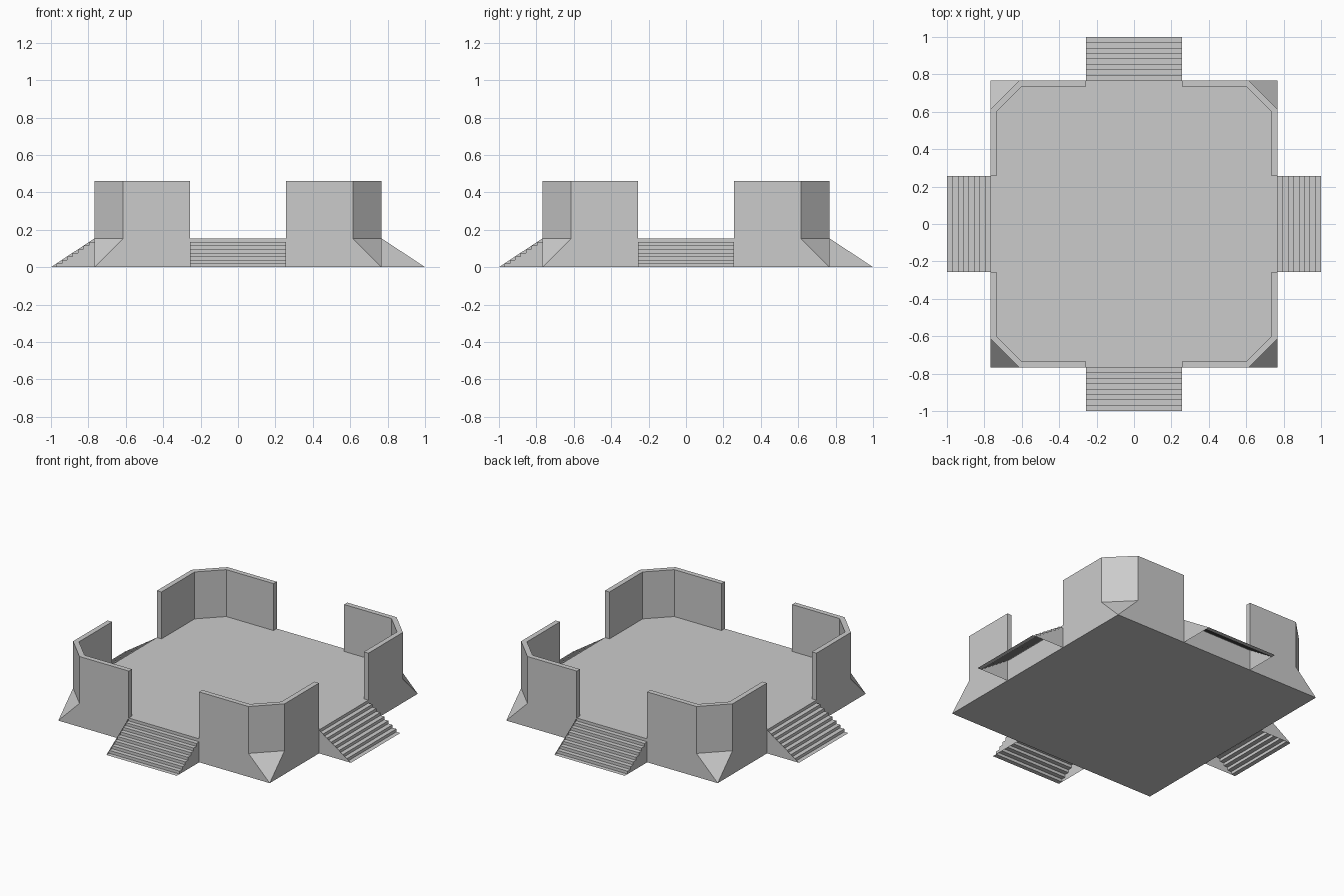
import bpy, bmesh
from math import pi
from mathutils import Matrix

if "Cube" in bpy.data.objects:
    bpy.data.objects.remove(bpy.data.objects["Cube"])

S = 0.768     # half width of the base
C = 0.614     # where the corner chamfer starts
G = 0.256     # half width of the stair openings
H = 0.154     # floor height
TOP = 0.462   # wall top
IN, IC = 0.735, 0.60   # inner wall face and its chamfer start
STEPS = 8


def finish(name, bm, turn=0.0):
    bmesh.ops.recalc_face_normals(bm, faces=bm.faces[:])
    bm.transform(Matrix.Rotation(turn, 4, 'Z'))
    me = bpy.data.meshes.new(name)
    bm.to_mesh(me)
    bm.free()
    ob = bpy.data.objects.new(name, me)
    bpy.context.collection.objects.link(ob)
    return ob


# Base: square footprint rising to an octagonal floor
bm = bmesh.new()
for sx in (-1, 1):
    for sy in (-1, 1):
        for x, y, z in ((S, S, 0), (C, S, H), (S, C, H)):
            bm.verts.new((sx * x, sy * y, z))
bmesh.ops.convex_hull(bm, input=bm.verts[:])
bmesh.ops.dissolve_limit(bm, angle_limit=0.01, verts=bm.verts[:], edges=bm.edges[:])
finish("base_platform", bm)


def corner_wall(i):
    outer = [(G, S), (C, S), (S, C), (S, G)]
    inner = [(G, IN), (IC, IN), (IN, IC), (IN, G)]
    bm = bmesh.new()
    rows = [[bm.verts.new((x, y, z)) for x, y in line]
            for line, z in ((outer, H), (outer, TOP), (inner, TOP), (inner, H))]
    for a, b in zip(rows, rows[1:]):
        for k in range(3):
            bm.faces.new((a[k], a[k + 1], b[k + 1], b[k]))
    for k in (0, 3):
        bm.faces.new([r[k] for r in rows])
    finish(f"corner_wall_{i}", bm, i * pi / 2)


def stair(i):
    # Stepped profile running inward from the foot, hollow underneath
    d, h = (1 - S) / STEPS, H / STEPS
    prof = [(1, 0)]
    for k in range(1, STEPS + 1):
        prof += [(1 - k * d, (k - 1) * h), (1 - k * d, k * h)]
    bm = bmesh.new()
    a, b = [[bm.verts.new((x, y, z)) for x, z in prof] for y in (-G, G)]
    for k in range(len(prof) - 1):
        bm.faces.new((a[k], a[k + 1], b[k + 1], b[k]))
    # Stepped side: one strip under each tread above the ground
    for k in range(1, STEPS):
        x0, x1, z = 1 - k * d, 1 - (k + 1) * d, k * h
        bm.faces.new([bm.verts.new((x, G, zz))
                      for x, zz in ((x0, 0), (x1, 0), (x1, z), (x0, z))])
    # Smooth triangular cheek on the other side
    bm.faces.new([bm.verts.new(p) for p in ((1, -G, 0), (S, -G, 0), (S, -G, H))])
    finish(f"stair_{i}", bm, i * pi / 2)


for i in range(4):
    corner_wall(i)
    stair(i)
